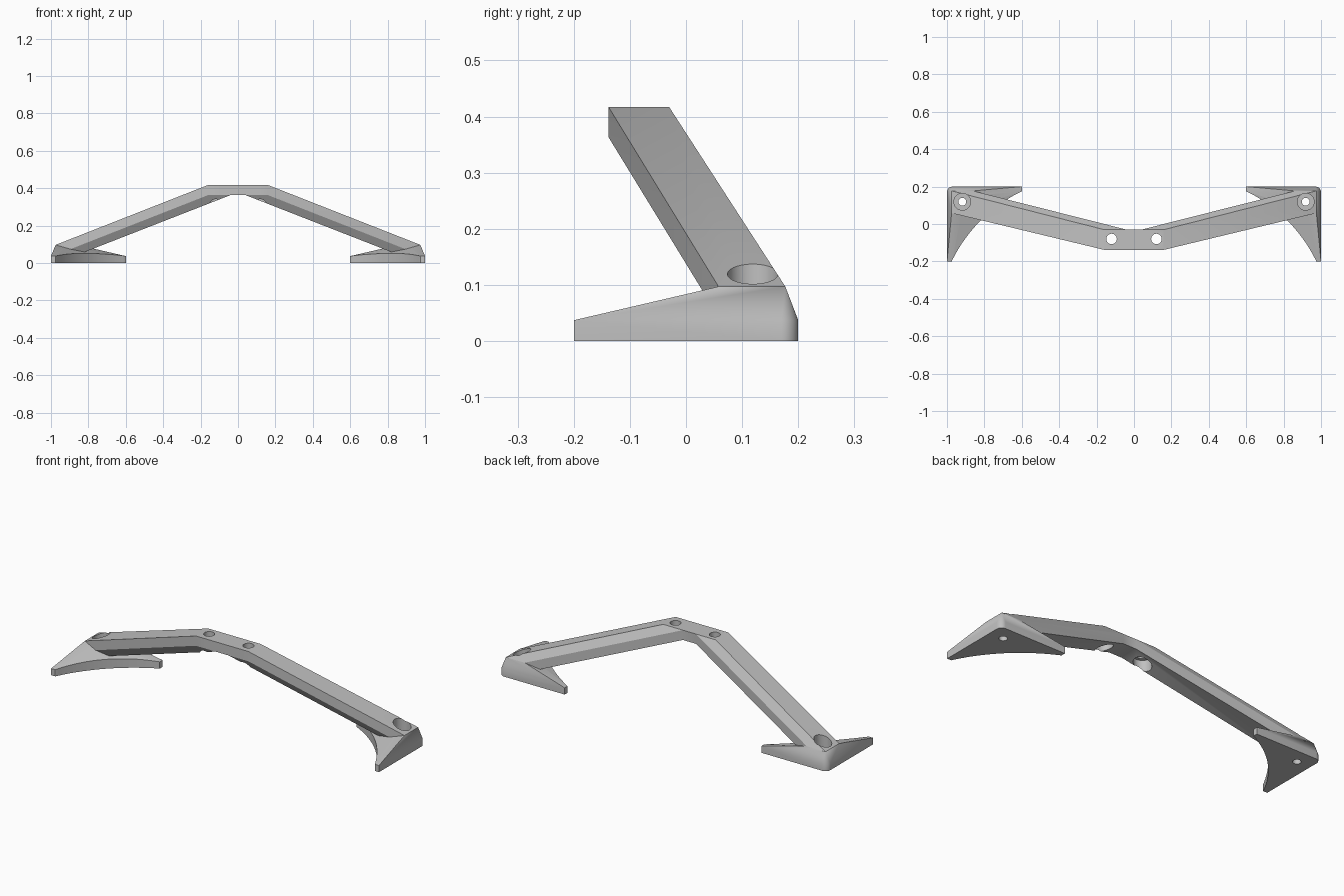
import bpy, bmesh, math
from mathutils import Matrix

cube = bpy.data.objects.get("Cube")
if cube:
    bpy.data.objects.remove(cube)

grey = bpy.data.materials.new("plain_grey")
grey.use_nodes = True
grey.diffuse_color = (0.53, 0.53, 0.53, 1)
grey.node_tree.nodes["Principled BSDF"].inputs["Base Color"].default_value = (0.53, 0.53, 0.53, 1)


def make_object(name, bm):
    bmesh.ops.recalc_face_normals(bm, faces=bm.faces[:])
    mesh = bpy.data.meshes.new(name)
    bm.to_mesh(mesh)
    bm.free()
    mesh.materials.append(grey)
    obj = bpy.data.objects.new(name, mesh)
    bpy.context.collection.objects.link(obj)
    return obj


def box_corners(xs, ys, zs):
    return [(x, y, z) for x in xs for y in ys for z in zs]


def hull_object(name, points, side=1):
    bm = bmesh.new()
    for x, y, z in points:
        bm.verts.new((side * x, y, z))
    bmesh.ops.convex_hull(bm, input=bm.verts[:])
    bmesh.ops.delete(bm, geom=[v for v in bm.verts if not v.link_faces], context='VERTS')
    bmesh.ops.dissolve_limit(bm, angle_limit=math.radians(.5), verts=bm.verts[:], edges=bm.edges[:])
    return make_object(name, bm)


def cylinder(x, y, z0, z1, radius, segments=48):
    bm = bmesh.new()
    bmesh.ops.create_cone(bm, cap_ends=True, segments=segments, radius1=radius, radius2=radius,
                          depth=z1 - z0, matrix=Matrix.Translation((x, y, (z0 + z1) / 2)))
    cutter = make_object("cutter", bm)
    cutter.hide_render = True
    return cutter


def activate(obj):
    bpy.ops.object.select_all(action='DESELECT')
    obj.select_set(True)
    bpy.context.view_layer.objects.active = obj


def combine(obj, others, operation):
    activate(obj)
    for other in others:
        mod = obj.modifiers.new("combine", 'BOOLEAN')
        mod.operation = operation
        mod.solver = 'EXACT'
        mod.object = other
        bpy.ops.object.modifier_apply(modifier=mod.name)


def remove(objects):
    for obj in objects:
        bpy.data.objects.remove(obj)


# Bridge: a block in the middle and two arms, each a block drawn out to its foot
middle_y, middle_z = (-.138, -.03), (.363, .417)
bridge = hull_object("bridge", box_corners((-.1, .1), middle_y, middle_z))
arm_points = (box_corners((.04, .16), middle_y, middle_z)
              + box_corners((.86, .975), (.058, .177), (.043, .097)))
arms = [hull_object("arm", arm_points, side) for side in (1, -1)]
combine(bridge, arms, 'UNION')
remove(arms)

# Feet: low corner blocks rising to the arm end, hollowed on the inner side
wall_top, radius = .037, .03
outline = [(.975, -.2), (1, -.2), (.6, .2), (.6, .175)]
for i in range(9):
    a = math.radians(90 * i / 8)
    outline.append((1 - radius + radius * math.cos(a), .2 - radius + radius * math.sin(a)))
foot_points = [(x, y, z) for x, y in outline for z in (0, wall_top)]
foot_points += [(.975, .058, .097), (.975, .177, .097), (.86, .177, .097)]

parts = [bridge]
for side, name in ((1, "left_foot"), (-1, "right_foot")):
    foot = hull_object(name, foot_points, side)
    parts.append(foot)

    # Inner hollow, stepped foot hole and stepped bridge hole
    hollow = cylinder(side * .2515, -.5485, -.1, .3, .803, 160)
    foot_holes = [cylinder(side * .918, .119, .04, .4, .045),
                  cylinder(side * .918, .119, -.1, .4, .021)]
    bridge_holes = [cylinder(side * .12, -.08, .2, .378, .045),
                    cylinder(side * .12, -.08, .2, .6, .028)]
    combine(foot, [hollow] + foot_holes, 'DIFFERENCE')
    combine(bridge, foot_holes + bridge_holes, 'DIFFERENCE')
    remove([hollow] + foot_holes + bridge_holes)

for obj in parts:
    activate(obj)
    bpy.ops.object.shade_smooth_by_angle(angle=math.radians(24))
